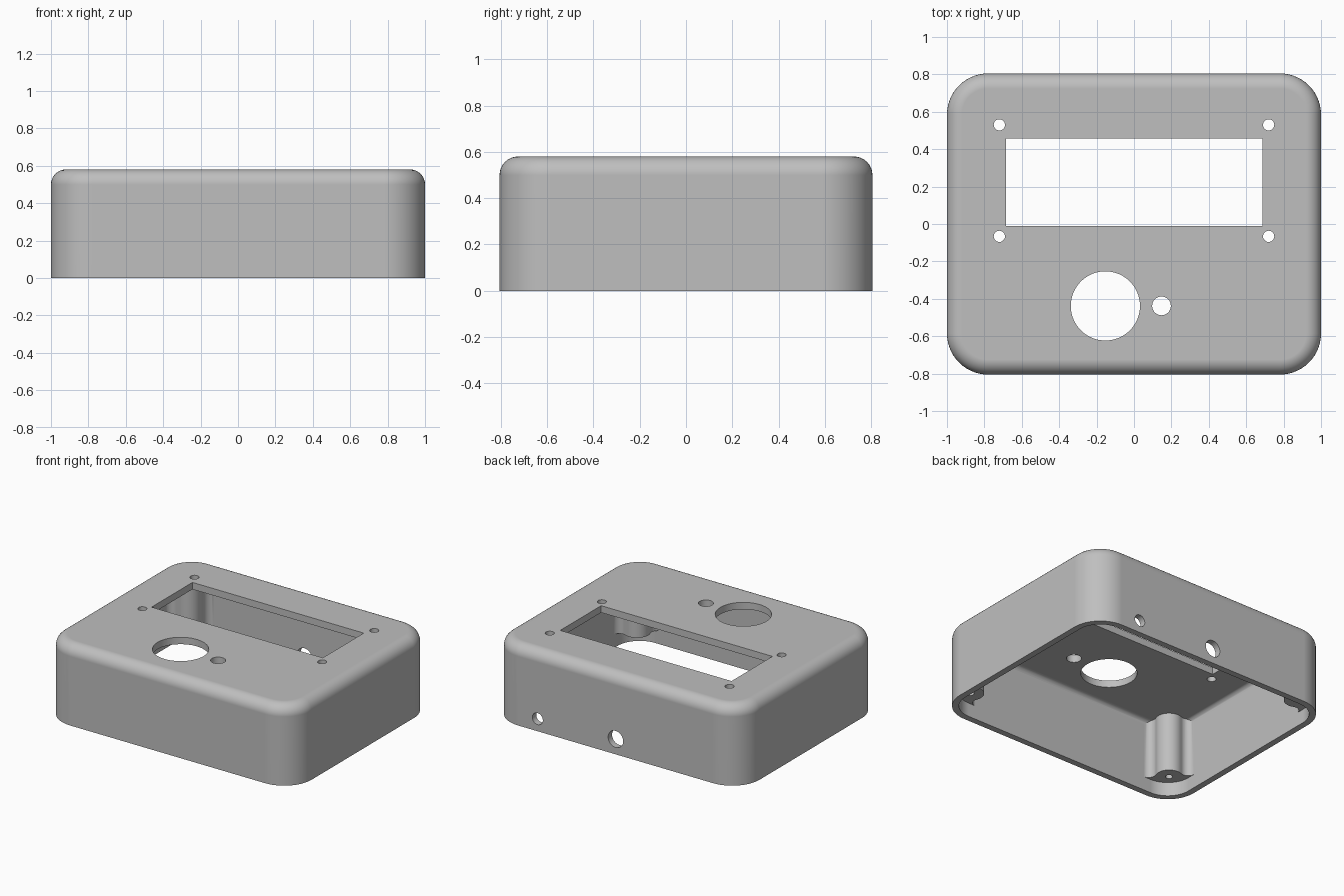
import bpy, bmesh
from math import sin, cos, pi, atan2, sqrt
from mathutils import Matrix

if "Cube" in bpy.data.objects:
    bpy.data.objects.remove(bpy.data.objects["Cube"])

HX, HY, HEIGHT = 1.0, 0.805, 0.58
CORNER, EDGE, WALL, PLATE = 0.22, 0.08, 0.045, 0.05

grey = bpy.data.materials.new("plain grey")
grey.use_nodes = True
grey.diffuse_color = (0.52, 0.52, 0.52, 1)
grey.node_tree.nodes["Principled BSDF"].inputs["Base Color"].default_value = grey.diffuse_color


def arc(cx, cy, r, a0, a1, n):
    return [(cx + r * cos(a0 + (a1 - a0) * i / n), cy + r * sin(a0 + (a1 - a0) * i / n))
            for i in range(n + 1)]


def rounded_rect(hx, hy, r):
    pts = []
    for k, (sx, sy) in enumerate([(1, 1), (-1, 1), (-1, -1), (1, -1)]):
        pts += arc(sx * (hx - r), sy * (hy - r), r, k * pi / 2, (k + 1) * pi / 2, 14)
    return pts


def loft(bm, layers):
    """Solid through equal-length outlines, given as (points, z)."""
    rings = [[bm.verts.new((x, y, z)) for x, y in pts] for pts, z in layers]
    for a, b in zip(rings, rings[1:]):
        for i in range(len(a)):
            j = (i + 1) % len(a)
            bm.faces.new((a[i], a[j], b[j], b[i]))
    bm.faces.new(rings[0][::-1])
    bm.faces.new(rings[-1])


def domed_box(bm, hx, hy, r, z0, z1, f):
    layers = [(rounded_rect(hx, hy, r), z0)]
    for i in range(9):
        a = pi / 2 * i / 8
        d = f * (1 - cos(a))
        layers.append((rounded_rect(hx - d, hy - d, r - d), z1 - f + f * sin(a)))
    loft(bm, layers)


def cylinder(bm, x, y, z, r, depth, along_y=False, n=40):
    m = Matrix.Translation((x, y, z))
    if along_y:
        m = m @ Matrix.Rotation(pi / 2, 4, 'X')
    bmesh.ops.create_cone(bm, cap_ends=True, segments=n, radius1=r, radius2=r,
                          depth=depth, matrix=m)


def make(name, bm):
    bmesh.ops.recalc_face_normals(bm, faces=bm.faces)
    me = bpy.data.meshes.new(name)
    bm.to_mesh(me)
    bm.free()
    ob = bpy.data.objects.new(name, me)
    bpy.context.collection.objects.link(ob)
    return ob


# Outer body
bm = bmesh.new()
domed_box(bm, HX, HY, CORNER, 0, HEIGHT, EDGE)
case = make("enclosure_case", bm)
case.data.materials.append(grey)

# Open underside cavity
bm = bmesh.new()
domed_box(bm, HX - WALL, HY - WALL, CORNER - WALL, -0.1, HEIGHT - PLATE, EDGE - WALL)
cavity = make("cavity_cutter", bm)

# Corner screw posts, blended into the walls with concave fillets
PX, PY, PR, FR = 0.85, 0.655, 0.09, 0.05
gap = HX - WALL - PX
run = sqrt((PR + FR) ** 2 - (gap - FR) ** 2)
tilt = atan2(gap - FR, run)
post = [(PX - run, HY - 0.025)]
post += arc(PX - run, PY + gap - FR, FR, pi / 2, -tilt, 8)
post += arc(PX, PY, PR, pi - tilt, 3 * pi / 2 + tilt, 14)[1:-1]
post += arc(PX + gap - FR, PY - run, FR, pi / 2 + tilt, 0, 8)
post += [(HX - 0.025, PY - run)]
post += arc(HX - CORNER, HY - CORNER, CORNER - 0.025, 0, pi / 2, 10)
corners = [(sx, sy) for sx in (1, -1) for sy in (1, -1)]
bm = bmesh.new()
for sx, sy in corners:
    pts = [(x * sx, y * sy) for x, y in post]
    loft(bm, [(pts, 0.1), (pts, HEIGHT - 0.04)])
posts = make("post_shapes", bm)

# Window and every round hole
bm = bmesh.new()
bmesh.ops.create_cube(bm, size=1, matrix=Matrix.Translation((0.002, 0.222, HEIGHT))
                      @ Matrix.Diagonal((1.372, 0.468, 0.3, 1)))
for sx, sy in corners:
    cylinder(bm, sx * 0.72, 0.232 + sy * 0.298, HEIGHT, 0.03, 0.16, n=24)
    cylinder(bm, sx * PX, sy * PY, 0.2, 0.024, 0.3, n=20)
cylinder(bm, -0.153, -0.438, HEIGHT, 0.185, 0.3, n=64)
cylinder(bm, 0.147, -0.438, HEIGHT, 0.05, 0.3, n=32)
cylinder(bm, 0, HY, 0.11, 0.06, 0.3, True)
cylinder(bm, 0.625, HY, 0.09, 0.042, 0.3, True)
holes = make("hole_cutters", bm)

# Combine the solids
tools = [(cavity, 'DIFFERENCE'), (posts, 'UNION'), (holes, 'DIFFERENCE')]
for tool, op in tools:
    tool.hide_render = True
    mod = case.modifiers.new(op, 'BOOLEAN')
    mod.object, mod.operation, mod.solver = tool, op, 'EXACT'
bpy.context.view_layer.update()
result = bpy.data.meshes.new_from_object(
    case.evaluated_get(bpy.context.evaluated_depsgraph_get()))
case.modifiers.clear()
case.data = result
result.name = "enclosure_case"
for tool, op in tools:
    bpy.data.objects.remove(tool)
result.materials.clear()
result.materials.append(grey)
for p in result.polygons:
    p.material_index = 0

# Smooth curves, crisp rims
bpy.ops.object.select_all(action='DESELECT')
case.select_set(True)
bpy.context.view_layer.objects.active = case
bpy.ops.object.shade_smooth_by_angle(angle=pi / 6)
weighted = case.modifiers.new("flat_faces", 'WEIGHTED_NORMAL')
weighted.keep_sharp = True
